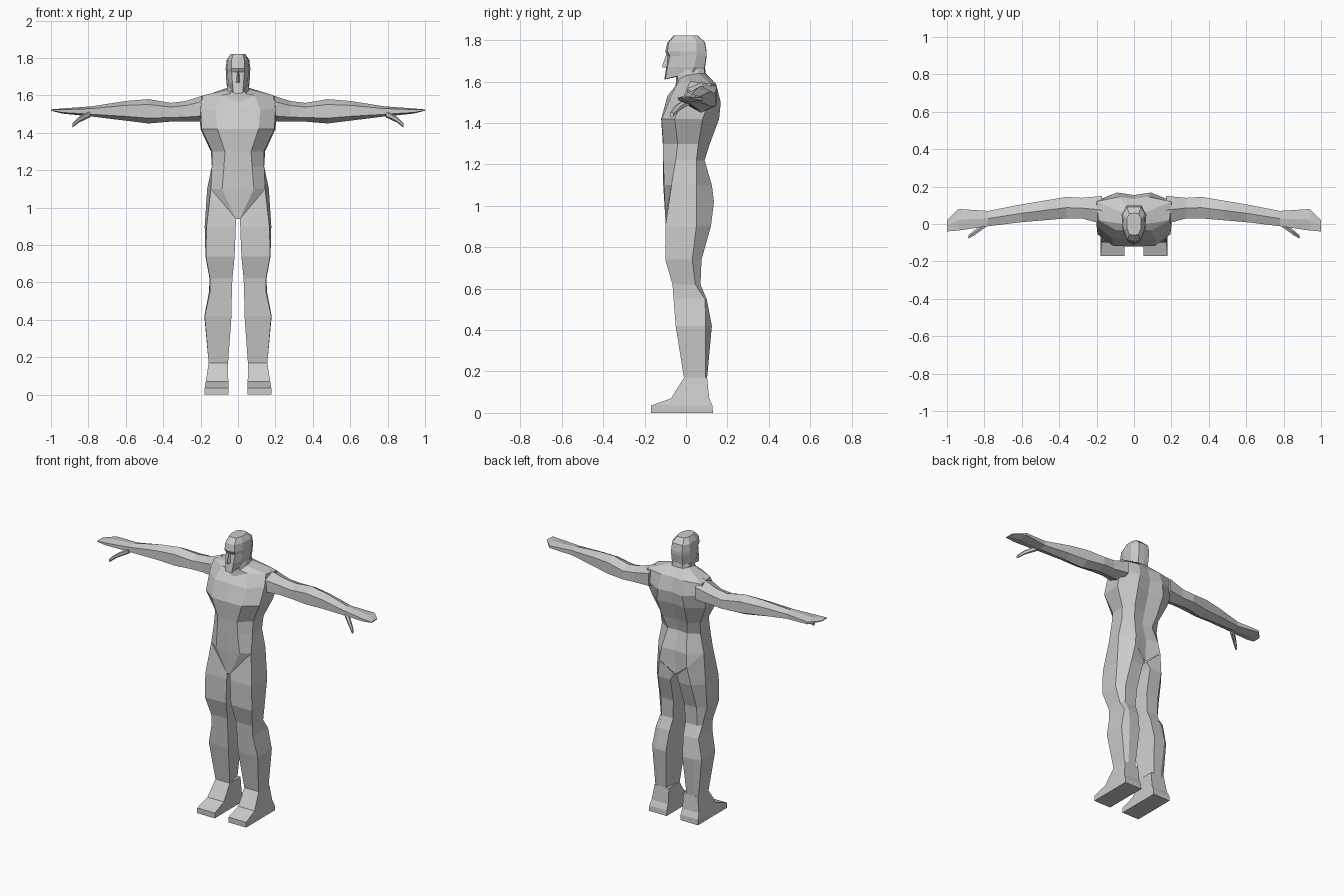
import bpy, bmesh

skin = bpy.data.materials.new("plain_grey")
skin.diffuse_color = (0.6, 0.6, 0.6, 1)


def loft(name, rings, bottom=True, top=True):
    """Skin a list of equal-length closed rings with flat faces."""
    bm = bmesh.new()
    vs = [[bm.verts.new(p) for p in r] for r in rings]
    n = len(rings[0])
    for a, b in zip(vs, vs[1:]):
        for i in range(n):
            j = (i + 1) % n
            bm.faces.new((a[i], a[j], b[j], b[i]))
    if bottom:
        bm.faces.new(vs[0][::-1])
    if top:
        bm.faces.new(vs[-1])
    bmesh.ops.remove_doubles(bm, verts=bm.verts, dist=0.0005)
    bmesh.ops.recalc_face_normals(bm, faces=bm.faces)
    me = bpy.data.meshes.new(name)
    bm.to_mesh(me)
    bm.free()
    me.materials.append(skin)
    ob = bpy.data.objects.new(name, me)
    bpy.context.collection.objects.link(ob)
    return ob


def pair(name, rings, **kw):
    """Left and right copies of a limb part."""
    for side, s in (("left", 1), ("right", -1)):
        loft(f"{side}_{name}", [[(s * x, y, z) for x, y, z in r] for r in rings], **kw)


def full(half):
    """Mirror a half ring whose first and last points lie on the centre line."""
    return half + [(-x, y, z) for x, y, z in half[-2:0:-1]]


def level(z, *pts):
    return [(x, y, z) for x, y in pts]


# Torso: crotch wedge, waist, chest, shoulders, neck
torso = [
    [(0, -.10, .94), (.01, -.10, .94), (.145, -.07, 1.1), (.165, .05, 1.1), (.10, .135, 1.02), (0, .11, .94)],
    level(1.1, (0, -.11), (.085, -.105), (.145, -.07), (.165, .05), (.09, .125), (0, .115)),
    level(1.22, (0, -.11), (.075, -.11), (.14, -.05), (.14, .05), (.07, .09), (0, .08)),
    level(1.3, (0, -.112), (.07, -.11), (.138, -.04), (.145, .06), (.09, .115), (0, .10)),
    level(1.42, (0, -.12), (.11, -.118), (.195, -.055), (.20, .08), (.10, .16), (0, .14)),
    [(0, -.09, 1.53), (.12, -.075, 1.52), (.20, -.01, 1.53), (.21, .12, 1.52), (.09, .168, 1.5), (0, .155, 1.5)],
    [(0, -.05, 1.56), (.09, -.035, 1.6), (.19, .02, 1.6), (.20, .12, 1.59), (.08, .145, 1.59), (0, .135, 1.59)],
    [(0, -.05, 1.58), (.04, -.04, 1.61), (.06, 0, 1.63), (.06, .06, 1.64), (.04, .09, 1.64), (0, .095, 1.64)],
    level(1.69, (0, -.045), (.03, -.04), (.05, 0), (.05, .05), (.03, .085), (0, .09)),
]
loft("torso", [full(r) for r in torso], bottom=False)

# Head: chin, mouth, brow, forehead, crown
head = [
    [(0, -.105, 1.61), (.025, -.10, 1.612), (.04, -.03, 1.63), (.058, .03, 1.64), (.035, .08, 1.65), (0, .085, 1.65)],
    level(1.67, (0, -.095), (.03, -.09), (.052, -.04), (.062, .04), (.04, .09), (0, .092)),
    level(1.725, (0, -.09), (.034, -.078), (.056, -.035), (.065, .05), (.04, .098), (0, .1)),
    level(1.745, (0, -.10), (.036, -.09), (.06, -.03), (.066, .05), (.04, .098), (0, .1)),
    level(1.79, (0, -.09), (.034, -.083), (.055, -.03), (.06, .05), (.038, .09), (0, .092)),
    level(1.822, (0, -.06), (.025, -.055), (.038, -.02), (.038, .03), (.025, .055), (0, .058)),
]
loft("head", [full(r) for r in head])

# Nose wedge
loft("nose", [
    level(1.668, (-.014, -.085), (0, -.113), (.014, -.085)),
    level(1.678, (-.012, -.085), (0, -.115), (.012, -.085)),
    level(1.735, (-.006, -.085), (0, -.094), (.006, -.085)),
])

# Legs: front inner, front outer, outer side, back outer, back inner
leg = [[(.01, -.10, .94), (.145, -.07, 1.1), (.165, .05, 1.1), (.10, .135, 1.02), (.01, .11, .94)]]
for z, x0, x1, yf, side, back, xb in (
    (.90, .012, .168, -.10, (.178, .05), (.12, .12), .03),
    (.74, .018, .172, -.10, (.174, .03), (.13, .075), .04),
    (.62, .03, .15, -.065, (.152, .045), (.13, .07), .045),
    (.55, .033, .15, -.06, (.155, .092), (.125, .10), .05),
    (.42, .035, .178, -.05, (.18, .095), (.14, .125), .06),
    (.17, .053, .157, -.01, (.157, .095), (.13, .102), .075),
):
    leg.append(level(z, (x0, yf), (x1, yf), side, back, (xb, back[1])))
pair("leg", leg, top=False, bottom=False)

# Feet
foot = []
for z, x0, x1, y0, y1 in (
    (0, .05, .178, -.17, .13),
    (.035, .05, .178, -.17, .128),
    (.07, .052, .172, -.072, .112),
    (.17, .053, .157, -.01, .102),
):
    foot.append(level(z, (x0, y0), (x1, y0), (x1, y1), (x0, y1)))
pair("foot", foot)


def arm_ring(x, y0, y1, z0, z1):
    q, m = (z1 - z0) * .22, (y0 + y1) / 2
    return [(x, y0, z0 + q), (x, y0, z1 - q), (x, m, z1),
            (x, y1, z1 - q), (x, y1, z0 + q), (x, m, z0)]


# Arms with flat pointed hands
pair("arm", [arm_ring(*a) for a in (
    (.17, .0, .15, 1.46, 1.605),
    (.28, .03, .14, 1.46, 1.57),
    (.36, .03, .145, 1.46, 1.56),
    (.48, .02, .125, 1.45, 1.58),
    (.60, .01, .105, 1.465, 1.57),
    (.78, -.012, .07, 1.487, 1.542),
    (.94, -.035, .08, 1.503, 1.53),
    (1.0, -.04, .02, 1.518, 1.525),
)])

# Thumbs
pair("thumb", [arm_ring(*a) for a in (
    (.79, -.015, .02, 1.483, 1.52),
    (.85, -.058, -.03, 1.455, 1.485),
    (.885, -.078, -.06, 1.428, 1.452),
)])
